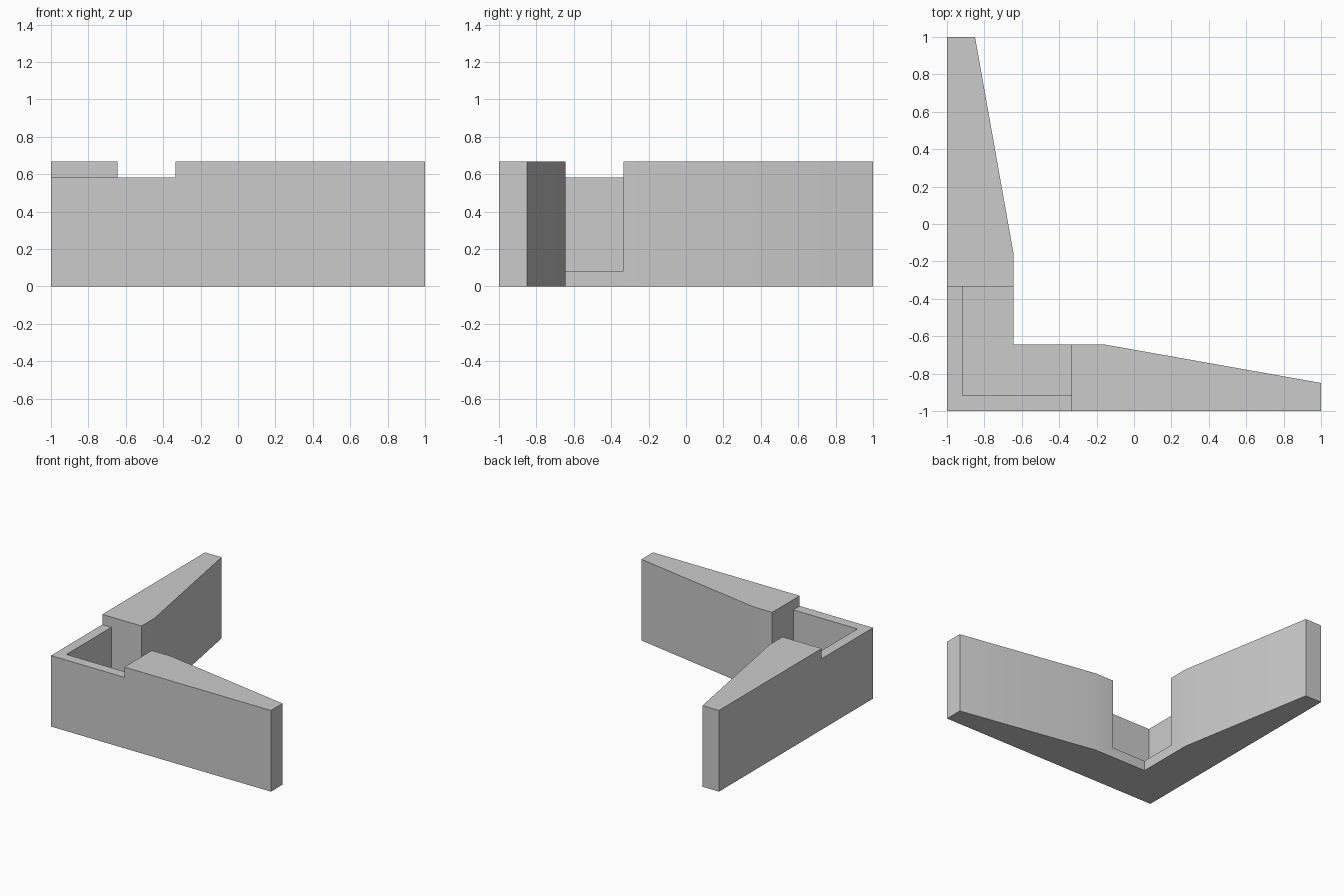
import bpy, bmesh, math

if "Cube" in bpy.data.objects:
    bpy.data.objects.remove(bpy.data.objects["Cube"], do_unlink=True)

THIRD = 1 / 3      # the corner recess ends at -THIRD
TOP = 0.667        # height of the arms
INNER = -0.643     # inner side of the thick part
CREST = -0.85      # inner edge of the flat wall top

grey = bpy.data.materials.new("plain grey")
grey.use_nodes = True
grey.diffuse_color = (0.6, 0.6, 0.6, 1)
grey.node_tree.nodes["Principled BSDF"].inputs["Base Color"].default_value = (0.6, 0.6, 0.6, 1)


def prism(name, points, offset):
    """Extrude a flat polygon along an offset vector."""
    bm = bmesh.new()
    face = bm.faces.new([bm.verts.new(p) for p in points])
    made = bmesh.ops.extrude_face_region(bm, geom=[face])["geom"]
    bmesh.ops.translate(bm, vec=offset, verts=[v for v in made if isinstance(v, bmesh.types.BMVert)])
    bmesh.ops.recalc_face_normals(bm, faces=bm.faces)
    mesh = bpy.data.meshes.new(name)
    bm.to_mesh(mesh)
    bm.free()
    mesh.materials.append(grey)
    ob = bpy.data.objects.new(name, mesh)
    bpy.context.collection.objects.link(ob)
    return ob


def block(name, low, high, bottom, height):
    """Square block on the corner diagonal."""
    pts = [(low, low, bottom), (high, low, bottom), (high, high, bottom), (low, high, bottom)]
    return prism(name, pts, (0, 0, height))


# Tapered L outline: one arm, then the same arm mirrored across the diagonal
arm = [(1, -1), (1, CREST), (-0.165, INNER)]
outline = [(-1, -1)] + arm + [(INNER, INNER)] + [(y, x) for x, y in reversed(arm)]
wall = prism("corner_wall", [(x, y, 0) for x, y in outline], (0, 0, TOP))

# Lowered corner rim and the open corner recess
cutters = [block("rim_cutter", -1.2, -THIRD, 0.583, 1),
           block("recess_cutter", -0.917, -THIRD, 0.083, 1)]

# 45 degree slopes on the inner top of both arms
apex = CREST + 0.001
slope = [(apex - 0.1, TOP + 0.1), (-0.5, TOP - 0.5 - apex), (-0.5, TOP + 0.1)]
cutters.append(prism("slope_cutter_x", [(-0.5, y, z) for y, z in slope], (1.7, 0, 0)))
cutters.append(prism("slope_cutter_y", [(y, -0.5, z) for y, z in slope], (0, 1.7, 0)))

bpy.context.view_layer.objects.active = wall
for cutter in cutters:
    cutter.hide_render = True
    mod = wall.modifiers.new(cutter.name, "BOOLEAN")
    mod.operation = "DIFFERENCE"
    mod.solver = "EXACT"
    mod.object = cutter
    bpy.ops.object.modifier_apply(modifier=mod.name)
for cutter in cutters:
    bpy.data.objects.remove(cutter, do_unlink=True)

# Soft shading only over the slight taper bend
bpy.ops.object.select_all(action="DESELECT")
wall.select_set(True)
bpy.ops.object.shade_smooth_by_angle(angle=math.radians(30))
